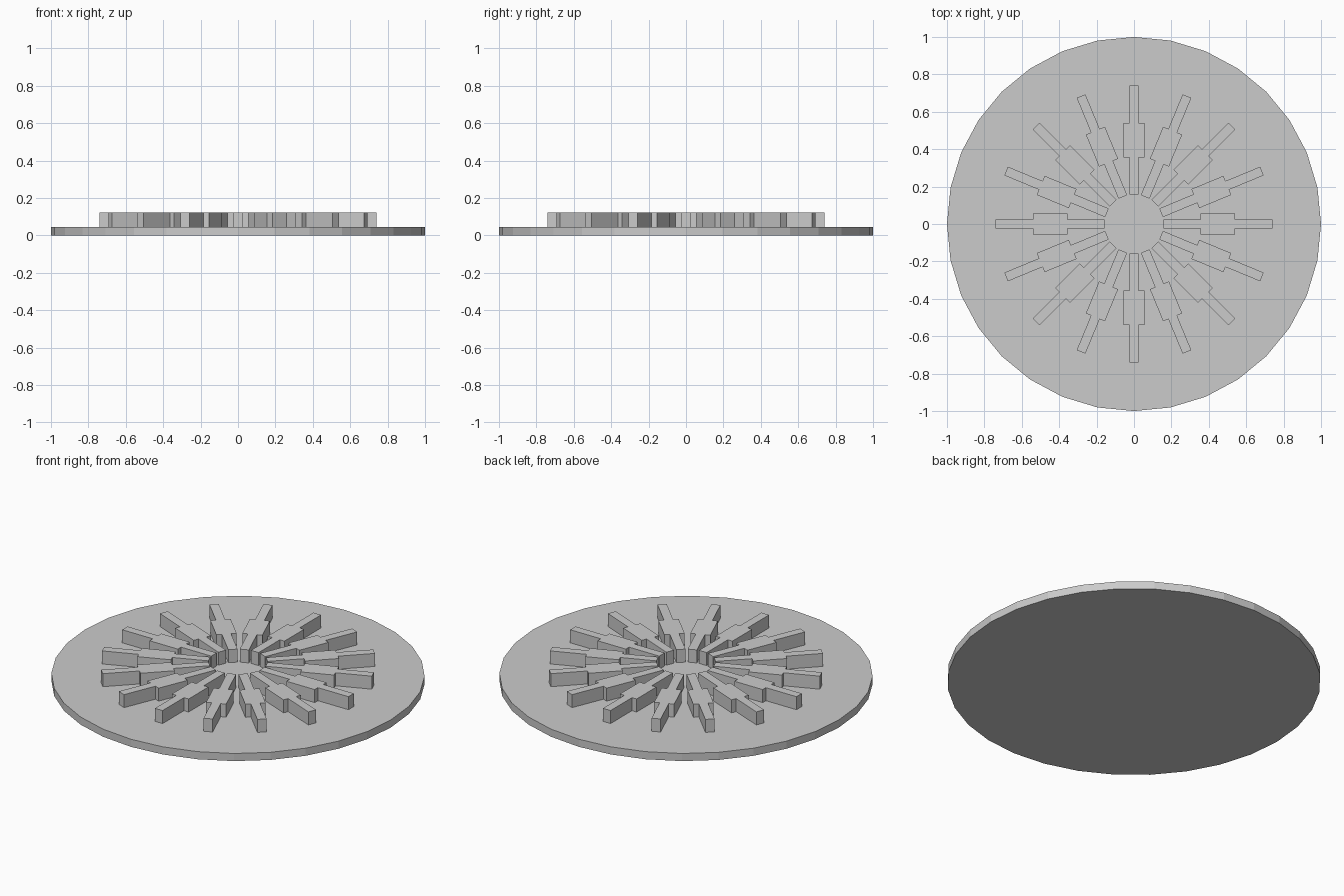
import bpy, bmesh
from math import radians
from mathutils import Matrix

cube = bpy.data.objects.get("Cube")
if cube:
    bpy.data.objects.remove(cube, do_unlink=True)

BASE_TOP, SPOKE_TOP, SPOKES = 0.045, 0.122, 16

grey = bpy.data.materials.new("light grey")
grey.use_nodes = True
colour = (0.6, 0.6, 0.6, 1)
grey.diffuse_color = colour
grey.node_tree.nodes["Principled BSDF"].inputs["Base Color"].default_value = colour


def add_object(name, bm):
    bmesh.ops.recalc_face_normals(bm, faces=bm.faces)
    mesh = bpy.data.meshes.new(name)
    bm.to_mesh(mesh)
    bm.free()
    mesh.materials.append(grey)
    obj = bpy.data.objects.new(name, mesh)
    bpy.context.collection.objects.link(obj)
    return obj


# Flat base disc
bm = bmesh.new()
bmesh.ops.create_cone(bm, cap_ends=True, segments=32, radius1=1, radius2=1, depth=BASE_TOP,
                      matrix=Matrix.Translation((0, 0, BASE_TOP / 2)))
add_object("base_disc", bm)

# Radial spokes: a narrow bar with a wider middle, as (distance, half width)
half = [(0.157, 0.025), (0.355, 0.025), (0.355, 0.055),
        (0.54, 0.055), (0.54, 0.025), (0.74, 0.025)]
outline = half + [(x, -y) for x, y in reversed(half)]

for i in range(SPOKES):
    bm = bmesh.new()
    face = bm.faces.new([bm.verts.new((x, y, BASE_TOP)) for x, y in outline])
    top = bmesh.ops.extrude_face_region(bm, geom=[face], use_keep_orig=True)
    verts = [g for g in top["geom"] if isinstance(g, bmesh.types.BMVert)]
    bmesh.ops.translate(bm, verts=verts, vec=(0, 0, SPOKE_TOP - BASE_TOP))
    bmesh.ops.rotate(bm, verts=bm.verts, cent=(0, 0, 0),
                     matrix=Matrix.Rotation(radians(360 / SPOKES * i), 3, "Z"))
    add_object(f"spoke_{i + 1}", bm)
